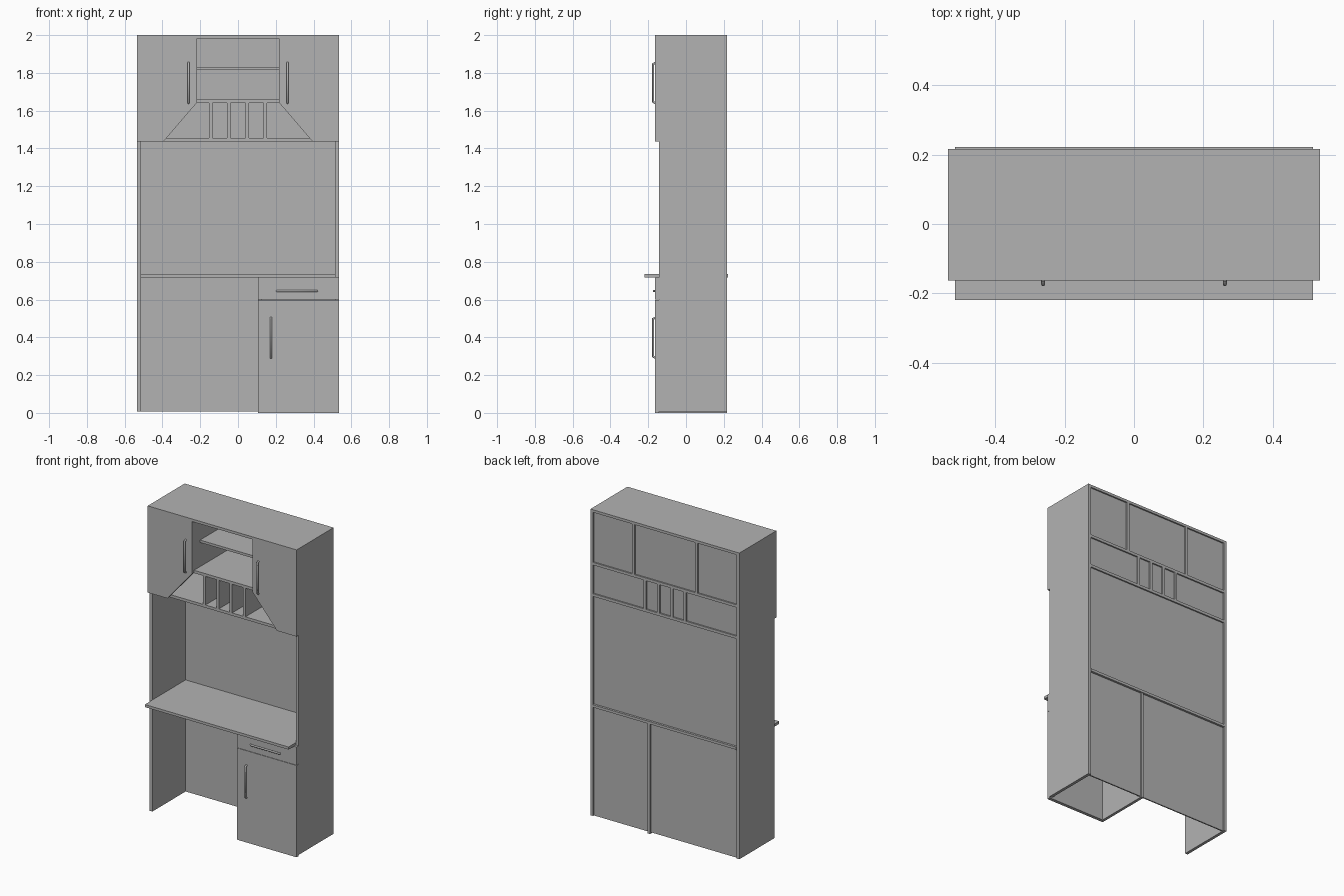
import bpy
import bmesh

if "Cube" in bpy.data.objects:
    bpy.data.objects.remove(bpy.data.objects["Cube"], do_unlink=True)

# Single flat grey finish
grey = bpy.data.materials.new("plain_grey")
grey.use_nodes = True
COLOUR = (0.45, 0.45, 0.45, 1)
grey.diffuse_color = COLOUR
grey.node_tree.nodes["Principled BSDF"].inputs["Base Color"].default_value = COLOUR


def link(name, data):
    obj = bpy.data.objects.new(name, data)
    data.materials.append(grey)
    bpy.context.collection.objects.link(obj)
    return obj


def front_panel(name, outline, y0, y1):
    """Extrude an (x, z) outline from y0 back to y1."""
    bm = bmesh.new()
    face = bm.faces.new([bm.verts.new((x, y0, z)) for x, z in outline])
    extruded = bmesh.ops.extrude_face_region(bm, geom=[face])["geom"]
    moved = [v for v in extruded if isinstance(v, bmesh.types.BMVert)]
    bmesh.ops.translate(bm, verts=moved, vec=(0, y1 - y0, 0))
    bmesh.ops.recalc_face_normals(bm, faces=bm.faces)
    mesh = bpy.data.meshes.new(name)
    bm.to_mesh(mesh)
    bm.free()
    return link(name, mesh)


def board(name, x, y, z):
    """Box given as (low, high) ranges on each axis."""
    outline = [(x[0], z[0]), (x[1], z[0]), (x[1], z[1]), (x[0], z[1])]
    return front_panel(name, outline, *y)


def handle(name, centre_x, centre_z, vertical, reach):
    """Round bar with its ends bent into the door face."""
    curve = bpy.data.curves.new(name, "CURVE")
    curve.dimensions = "3D"
    curve.bevel_depth = 0.006
    curve.bevel_resolution = 2
    curve.use_fill_caps = True
    line = curve.splines.new("POLY")
    path = [(-0.106, FACE), (-0.1, -reach), (0.1, -reach), (0.106, FACE)]
    line.points.add(len(path) - 1)
    for point, (along, y) in zip(line.points, path):
        dx, dz = (0, along) if vertical else (along, 0)
        point.co = (centre_x + dx, y, centre_z + dz, 1)
    return link(name, curve)


# Shared dimensions
W, IN = 0.536, 0.517           # outer and inner half width
FACE, FRONT, BACK = -0.163, -0.142, 0.217
PANEL = 0.2                    # front of the back sheet
FOOT = 0.008
T = 0.018
SHELF_LOW, SHELF_HIGH, TOP = 1.436, 1.64, 1.983
DESK = 0.717
DEPTH = (FRONT, BACK)

# Carcass
board("top_panel", (-W, W), (FACE, BACK), (TOP, 2.0))
for side, s in (("left", 1), ("right", -1)):
    xs = sorted((s * IN, s * W))
    board(side + "_side_panel", xs, DEPTH, (FOOT, TOP))
    xs = sorted((s * 0.217, s * 0.235))
    board(side + "_upper_divider", xs, DEPTH, (SHELF_HIGH + T, TOP))
board("back_panel", (-IN, IN), (PANEL, PANEL + 0.008), (FOOT, TOP))

# Hutch shelves
board("hutch_bottom_shelf", (-IN, IN), DEPTH, (SHELF_LOW, SHELF_LOW + T))
board("hutch_middle_shelf", (-IN, IN), DEPTH, (SHELF_HIGH, SHELF_HIGH + T))
board("open_shelf", (-0.217, 0.217), (-0.08, PANEL + 0.008), (1.815, 1.831))

# Cubby dividers
for i in range(4):
    x = -0.144 + i * 0.096
    board(f"cubby_divider_{i + 1}", (x - T / 2, x + T / 2), DEPTH,
          (SHELF_LOW + T, SHELF_HIGH))

# Upper doors with slanted lower corner
for side, s in (("left", 1), ("right", -1)):
    outline = [(W, TOP), (W, SHELF_LOW), (0.395, SHELF_LOW),
               (0.217, SHELF_HIGH + 0.003), (0.217, TOP)]
    front_panel(side + "_upper_door", [(s * x, z) for x, z in outline], FACE, FRONT)
    handle(side + "_upper_handle", s * 0.262, 1.747, True, 0.174)

# Desk top, running through to the back
board("desk_top", (-IN, IN), (-0.219, 0.222), (DESK, DESK + 0.017))

# Lower cabinet, open underneath
board("cabinet_divider", (0.107, 0.107 + T), DEPTH, (0, DESK))
board("cabinet_door", (0.107, W), (FACE, FRONT), (0, 0.597))
board("drawer_front", (0.107, W), (FACE, FRONT), (0.599, DESK))
handle("door_handle", 0.175, 0.398, True, 0.174)
handle("drawer_handle", 0.312, 0.645, False, 0.17)
